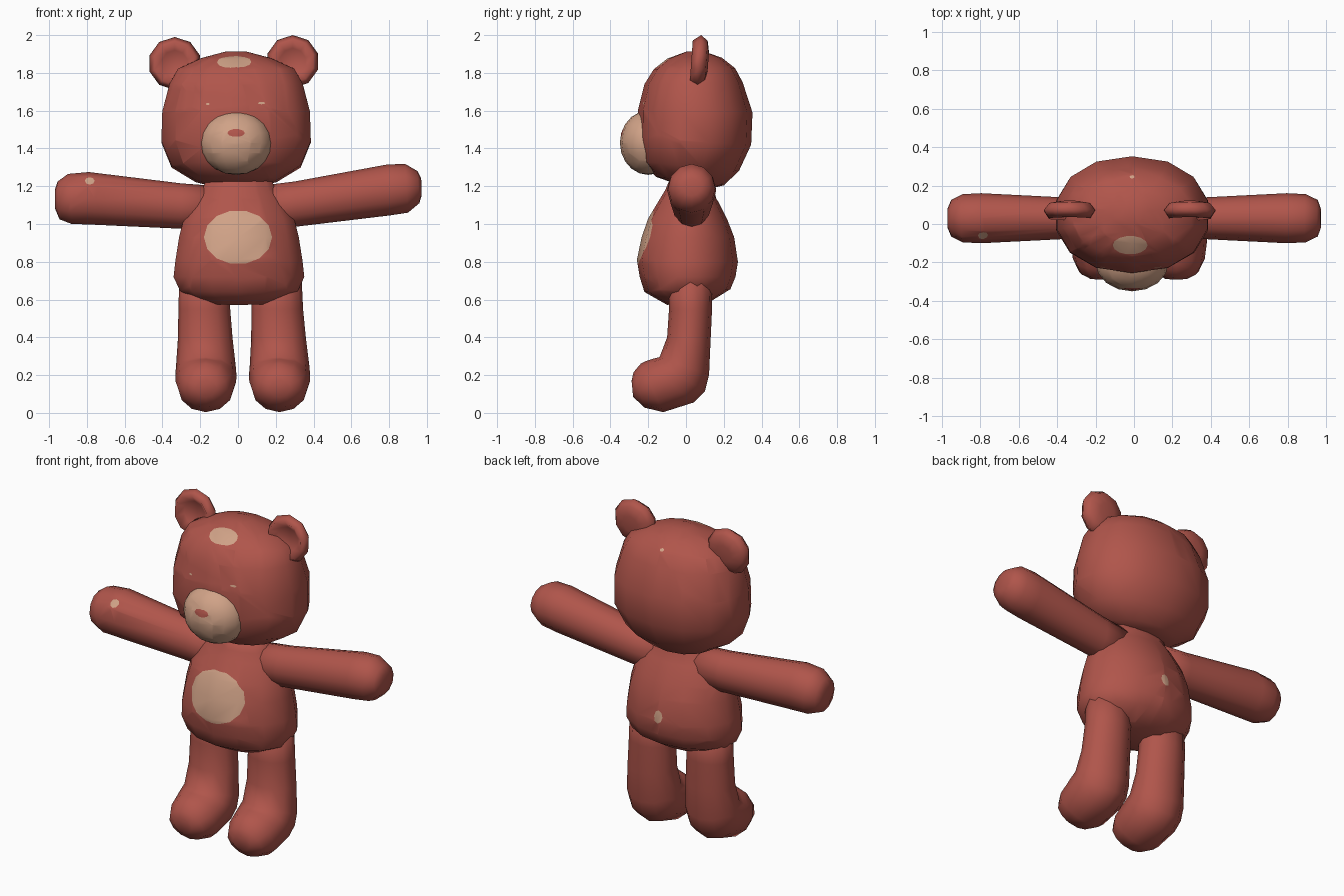
import bpy, bmesh
from math import sin, cos, pi, copysign
from mathutils import Vector

if "Cube" in bpy.data.objects:
    bpy.data.objects.remove(bpy.data.objects["Cube"])


def material(name, rgb):
    m = bpy.data.materials.new(name)
    m.diffuse_color = (*rgb, 1)
    m.use_nodes = True
    m.node_tree.nodes["Principled BSDF"].inputs["Base Color"].default_value = m.diffuse_color
    return m


RED = material("brick red fur", (0.434, 0.091, 0.070))
BEIGE = material("beige fur", (0.631, 0.361, 0.242))


def finish(name, bm, mats):
    bmesh.ops.recalc_face_normals(bm, faces=bm.faces)
    me = bpy.data.meshes.new(name)
    bm.to_mesh(me)
    bm.free()
    for m in mats:
        me.materials.append(m)
    for p in me.polygons:
        p.use_smooth = True
    ob = bpy.data.objects.new(name, me)
    bpy.context.collection.objects.link(ob)
    return ob


def skin(name, loops):
    """Closed tube through equal-length vertex loops."""
    bm = bmesh.new()
    vs = [[bm.verts.new(p) for p in lp] for lp in loops]
    n = len(vs[0])
    for a, b in zip(vs, vs[1:]):
        for i in range(n):
            j = (i + 1) % n
            bm.faces.new((a[i], a[j], b[j], b[i]))
    bm.faces.new(vs[0])
    bm.faces.new(vs[-1])
    return finish(name, bm, (RED, BEIGE))


def loft(name, rings, side, n=12, power=1.0):
    """Rings given as (p0, z0, p1, z1, half width, centre); the two points are
    opposite ends of the ring, the half width runs along the side axis."""
    soft = lambda v: copysign(abs(v) ** power, v)
    loops = []
    for p0, z0, p1, z1, w, c in rings:
        lp = []
        for i in range(n):
            u, v = soft(cos(2 * pi * i / n)), soft(sin(2 * pi * i / n))
            p = (p0 + p1) / 2 + (p0 - p1) / 2 * u
            z = (z0 + z1) / 2 + (z0 - z1) / 2 * u
            s = c + w * v
            lp.append((s, p, z) if side == "x" else (p, s, z))
        loops.append(lp)
    return skin(name, loops)


def patch(ob, cu, cv, ru, rv, axis=1, sign=-1, n=14):
    """Cut an elliptical outline into the faces looking along an axis and recolour it."""
    ua, va = [k for k in range(3) if k != axis]
    bm = bmesh.new()
    bm.from_mesh(ob.data)
    bm.normal_update()
    for f in bm.faces:
        if f.material_index == 0 and f.normal[axis] * sign > 0.1:
            f.material_index = 9
    for i in range(n):
        t = 2 * pi * (i + 0.5) / n
        co, no = Vector((0, 0, 0)), Vector((0, 0, 0))
        co[ua], co[va] = cu + ru * cos(t), cv + rv * sin(t)
        no[ua], no[va] = cos(t) / ru, sin(t) / rv
        no.normalize()
        fs = [f for f in bm.faces if f.material_index == 9]
        geom = list({e for f in fs for e in f.edges}) + list({v for f in fs for v in f.verts}) + fs
        bmesh.ops.bisect_plane(bm, geom=geom, dist=1e-5, plane_co=co, plane_no=no)
        for f in bm.faces:
            if f.material_index == 9 and (f.calc_center_median() - co).dot(no) > 0:
                f.material_index = 0
    for f in bm.faces:
        if f.material_index == 9:
            f.material_index = 1
        f.smooth = True
    bm.to_mesh(ob.data)
    bm.free()


# Head, with eye marks, forehead blaze and crown dot
head = loft("head", [(*r, -0.01) for r in (
    (-0.06, 1.215, 0.14, 1.19, 0.13),
    (-0.16, 1.25, 0.20, 1.205, 0.22),
    (-0.23, 1.33, 0.28, 1.28, 0.35),
    (-0.255, 1.45, 0.345, 1.42, 0.405),
    (-0.255, 1.60, 0.352, 1.59, 0.40),
    (-0.22, 1.74, 0.30, 1.75, 0.36),
    (-0.17, 1.82, 0.26, 1.825, 0.315),
    (-0.10, 1.875, 0.19, 1.88, 0.19),
    (0.0, 1.912, 0.10, 1.912, 0.06))], "x", 14, 0.92)
patch(head, -0.16, 1.635, 0.010, 0.005, n=8)
patch(head, 0.125, 1.64, 0.018, 0.006, n=8)
patch(head, -0.02, -0.11, 0.088, 0.047, axis=2, sign=1)
patch(head, -0.01, 0.245, 0.012, 0.008, axis=2, sign=1, n=8)

# Muzzle with the nose cut into its front
bm = bmesh.new()
bmesh.ops.create_uvsphere(bm, u_segments=16, v_segments=10, radius=1)
bmesh.ops.scale(bm, vec=(0.19, 0.15, 0.17), verts=bm.verts)
bmesh.ops.translate(bm, vec=(-0.01, -0.2, 1.43), verts=bm.verts)
muzzle = finish("muzzle", bm, (BEIGE, RED))
patch(muzzle, -0.01, 1.482, 0.044, 0.02, n=10)

# Cupped ears: back, rim and hollow front
EAR = ((0.05, 0.118), (0.11, 0.107), (0.14, 0.07), (0.112, 0.028), (0.07, 0.062))
for name, x, z in (("left_ear", -0.335, 1.85), ("right_ear", 0.29, 1.86)):
    skin(name, [[(x + r * sin(2 * pi * i / 10), y - 0.02 * cos(pi * i / 5 + pi) * r / 0.14 * 0.5,
                  z + r * cos(2 * pi * i / 10)) for i in range(10)] for r, y in EAR])

# Pear-shaped body with belly and tail patches
body = loft("body", [(*r, 0.005) for r in (
    (-0.08, 1.25, 0.12, 1.25, 0.17),
    (-0.11, 1.18, 0.13, 1.18, 0.20),
    (-0.14, 1.13, 0.17, 1.12, 0.24),
    (-0.20, 1.03, 0.22, 1.02, 0.30),
    (-0.235, 0.93, 0.255, 0.93, 0.325),
    (-0.26, 0.81, 0.275, 0.80, 0.345),
    (-0.245, 0.72, 0.262, 0.72, 0.355),
    (-0.22, 0.64, 0.235, 0.655, 0.32),
    (-0.10, 0.572, 0.13, 0.59, 0.20))], "x", 14)
patch(body, 0.0, 0.93, 0.176, 0.14)
patch(body, 0.0, 0.83, 0.025, 0.035, sign=1, n=8)

# Arms, each raised a little differently
left_arm = loft("left_arm", [(*r, 0.03) for r in (
    (-0.10, 1.20, -0.10, 0.98, 0.10),
    (-0.30, 1.215, -0.30, 0.975, 0.105),
    (-0.79, 1.275, -0.80, 0.998, 0.13),
    (-0.90, 1.265, -0.88, 1.0, 0.125),
    (-0.955, 1.225, -0.945, 1.025, 0.095),
    (-0.97, 1.18, -0.968, 1.08, 0.05))], "y")
patch(left_arm, -0.785, 1.228, 0.024, 0.018, n=8)
loft("right_arm", [(*r, 0.03) for r in (
    (0.10, 1.20, 0.10, 0.98, 0.10),
    (0.30, 1.225, 0.30, 0.985, 0.105),
    (0.79, 1.315, 0.80, 1.045, 0.13),
    (0.885, 1.318, 0.90, 1.06, 0.125),
    (0.95, 1.28, 0.96, 1.11, 0.095),
    (0.97, 1.24, 0.972, 1.15, 0.05))], "y")

# Legs bending forward into rounded feet
LEG = ((-0.09, 0.75, 0.14, 0.75, 0.13), (-0.09, 0.55, 0.138, 0.55, 0.137),
       (-0.10, 0.40, 0.13, 0.38, 0.145), (-0.14, 0.295, 0.122, 0.20, 0.158),
       (-0.18, 0.285, 0.10, 0.115, 0.162), (-0.21, 0.275, 0.04, 0.055, 0.16),
       (-0.24, 0.26, -0.12, 0.004, 0.148), (-0.278, 0.215, -0.22, 0.028, 0.115),
       (-0.288, 0.17, -0.28, 0.085, 0.06))
for name, top, foot in (("left_leg", -0.18, -0.17), ("right_leg", 0.205, 0.22)):
    loft(name, [(*r, top + (foot - top) * min(1, max(0, (0.6 - r[1]) / 0.3))) for r in LEG], "x")
